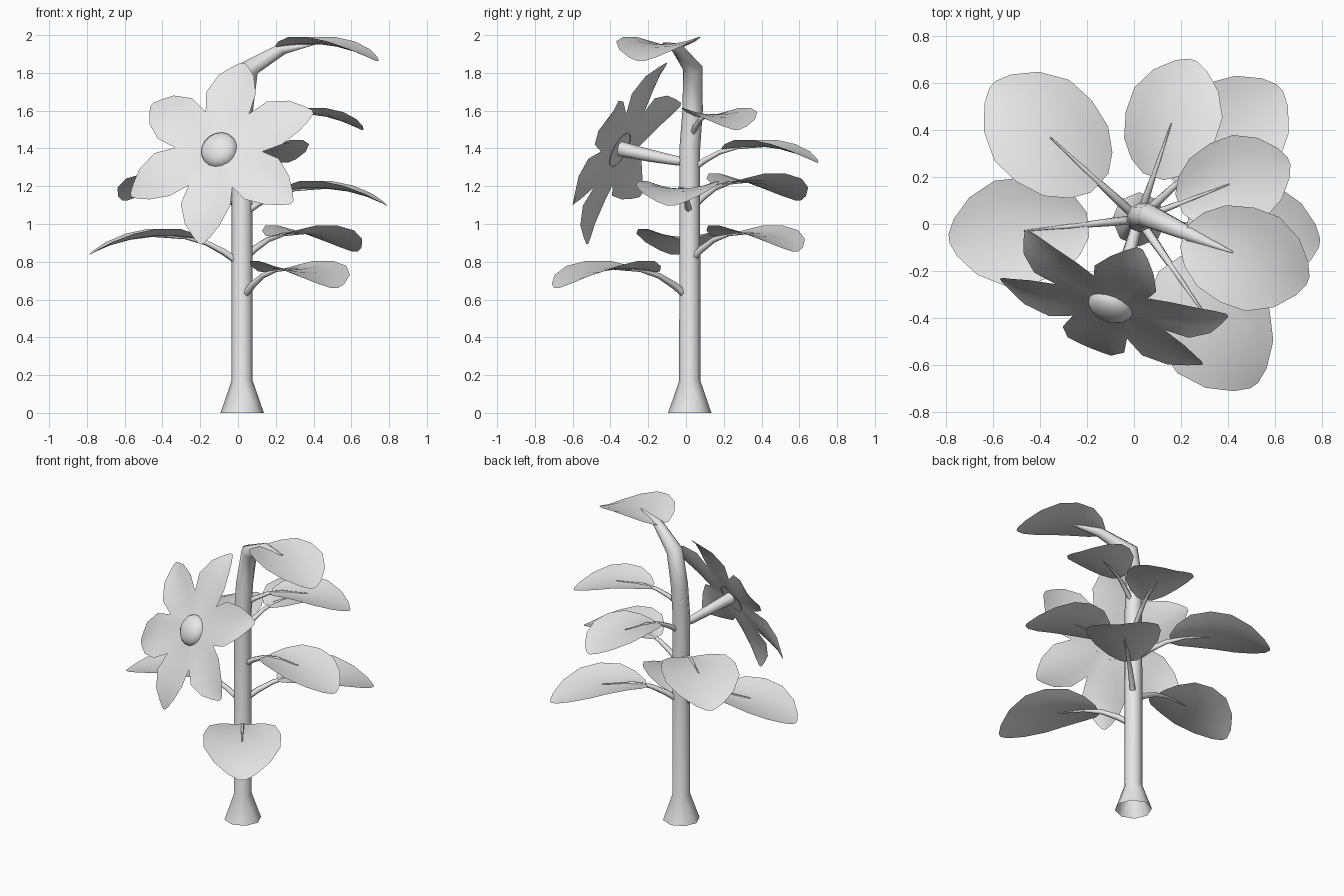
import bpy
import bmesh
import math
from mathutils import Matrix, Vector

cube = bpy.data.objects.get("Cube")
if cube:
    bpy.data.objects.remove(cube, do_unlink=True)

grey = bpy.data.materials.new("plain_grey")
grey.use_nodes = True
grey.diffuse_color = (0.8, 0.8, 0.8, 1)
grey.node_tree.nodes["Principled BSDF"].inputs["Base Color"].default_value = (0.8, 0.8, 0.8, 1)


def make_object(name, bm, matrix=None):
    """Turn a bmesh into a smooth shaded grey object."""
    bmesh.ops.remove_doubles(bm, verts=bm.verts, dist=0.0005)
    if matrix:
        bm.transform(matrix)
    mesh = bpy.data.meshes.new(name)
    bm.to_mesh(mesh)
    bm.free()
    mesh.materials.append(grey)
    mesh.polygons.foreach_set("use_smooth", [True] * len(mesh.polygons))
    obj = bpy.data.objects.new(name, mesh)
    bpy.context.collection.objects.link(obj)
    return obj


def skin(bm, rows):
    """Join rows of points into a sheet of quads."""
    grid = [[bm.verts.new(p) for p in row] for row in rows]
    for a, b in zip(grid, grid[1:]):
        for j in range(len(a) - 1):
            bm.faces.new((a[j], b[j], b[j + 1], a[j + 1]))


def tube(name, path, sides, matrix=None):
    """Tapered tube through (x, y, z, radius) points, open at its ends."""
    points = [Vector(p[:3]) for p in path]
    rows = []
    for i, p in enumerate(points):
        ahead = points[min(i + 1, len(points) - 1)]
        behind = points[max(i - 1, 0)]
        turn = Vector((0, 0, 1)).rotation_difference(ahead - behind)
        ring = []
        for k in range(sides + 1):
            a = -2 * math.pi * (k % sides) / sides
            ring.append(p + turn @ (Vector((math.cos(a), math.sin(a), 0)) * path[i][3]))
        rows.append(ring)
    bm = bmesh.new()
    skin(bm, rows)
    return make_object(name, bm, matrix)


def blade_rows(stations, columns=6):
    """Cupped blade along +x from (distance, half width, height, edge lift)."""
    rows = []
    for s, half, height, lift in stations:
        row = []
        for j in range(columns + 1):
            t = 2 * j / columns - 1
            row.append(Vector((s, half * t, height + lift * t * t)))
        rows.append(row)
    return rows


# Main stem: flared foot, straight trunk, tapering hook at the top
tube("main_stem", [
    (0.022, 0.02, 0, 0.115), (0.022, 0.02, 0.17, 0.056), (0.022, 0.02, 1.4, 0.055),
    (0.025, 0.035, 1.6, 0.054), (0.06, 0.036, 1.825, 0.052),
    (0.24, -0.045, 1.93, 0.032), (0.42, -0.12, 1.957, 0.004)], 8)

# Leaves: tip direction in x and y, height of the joint, length
LEAF = [(0.23, 0.055, 0.115, 0.005), (0.28, 0.135, 0.122, 0.025), (0.37, 0.205, 0.13, 0.045),
        (0.5, 0.24, 0.13, 0.045), (0.63, 0.238, 0.113, 0.035), (0.75, 0.175, 0.08, 0.02),
        (0.83, 0.085, 0.045, 0.008), (0.86, 0.02, 0.03, 0)]
PETIOLE = [(0.03, 0, -0.005, 0.02), (0.1, 0, 0.045, 0.02), (0.2, 0, 0.097, 0.016),
           (0.32, 0, 0.127, 0.011), (0.52, 0, 0.133, 0.003)]
leaves = {
    "front": (0.57, -0.82, 0.63, 0.86),
    "right": (-0.99, -0.1, 0.81, 0.81),
    "back_left": (0.73, 0.68, 0.825, 0.82),
    "left": (0.99, -0.13, 1.07, 0.775),
    "back_right": (-0.735, 0.68, 1.095, 0.845),
    "back": (0.32, 0.94, 1.3, 0.715),
    "upper_left": (0.93, 0.36, 1.475, 0.685),
    "top": (0.94, -0.34, 1.835, 0.765),
}
for name, (dx, dy, z, length) in leaves.items():
    place = (Matrix.Translation((0.02, 0.02, z))
             @ Matrix.Rotation(math.atan2(dy, dx), 4, "Z")
             @ Matrix.Scale(length / 0.86, 4))
    bm = bmesh.new()
    skin(bm, blade_rows(LEAF))
    make_object(name + "_leaf", bm, place)
    if name != "top":
        tube(name + "_leaf_stalk", PETIOLE, 5, place)

# Flower frame: local z is the way it faces, local x runs along the top petal
face = Vector((-0.332, -0.833, 0.441)).normalized()
up = Vector((0.206, 0.393, 0.897))
up = (up - face * up.dot(face)).normalized()
side = face.cross(up)
flower = Matrix((up, side, face)).transposed().to_4x4()
flower.translation = (-0.085, -0.313, 1.373)

# Six petals arching forward from the centre, tips curling back
PETAL = [(0, 0, 0.055, 0), (0.1, 0.0577, 0.045, 0), (0.217, 0.125, 0.04, 0.008),
         (0.33, 0.142, 0.04, 0.018), (0.44, 0.1, 0.027, 0.015),
         (0.5, 0.05, 0.01, 0.006), (0.535, 0.012, 0, 0)]
bm = bmesh.new()
for i in range(6):
    spin = Matrix.Rotation(i * math.pi / 3, 3, "Z")
    skin(bm, [[spin @ p for p in row] for row in blade_rows(PETAL, 4)])
make_object("petals", bm, flower)

# Domed flower centre
bm = bmesh.new()
bmesh.ops.create_uvsphere(bm, u_segments=16, v_segments=10, radius=0.1)
bmesh.ops.bisect_plane(bm, geom=bm.verts[:] + bm.edges[:] + bm.faces[:],
                       plane_co=(0, 0, 0), plane_no=(0, 0, 1), clear_inner=True)
make_object("flower_centre", bm, flower @ Matrix.Translation((0, 0, 0.042))
            @ Matrix.Diagonal((1, 1, 0.6, 1)))

# Flower stalk, widening towards the petals
tube("flower_stalk", [(0.02, 0.02, 1.33, 0.022), (0, -0.05, 1.335, 0.026),
                      (-0.04, -0.19, 1.362, 0.034), (-0.095, -0.35, 1.398, 0.042)], 6)
